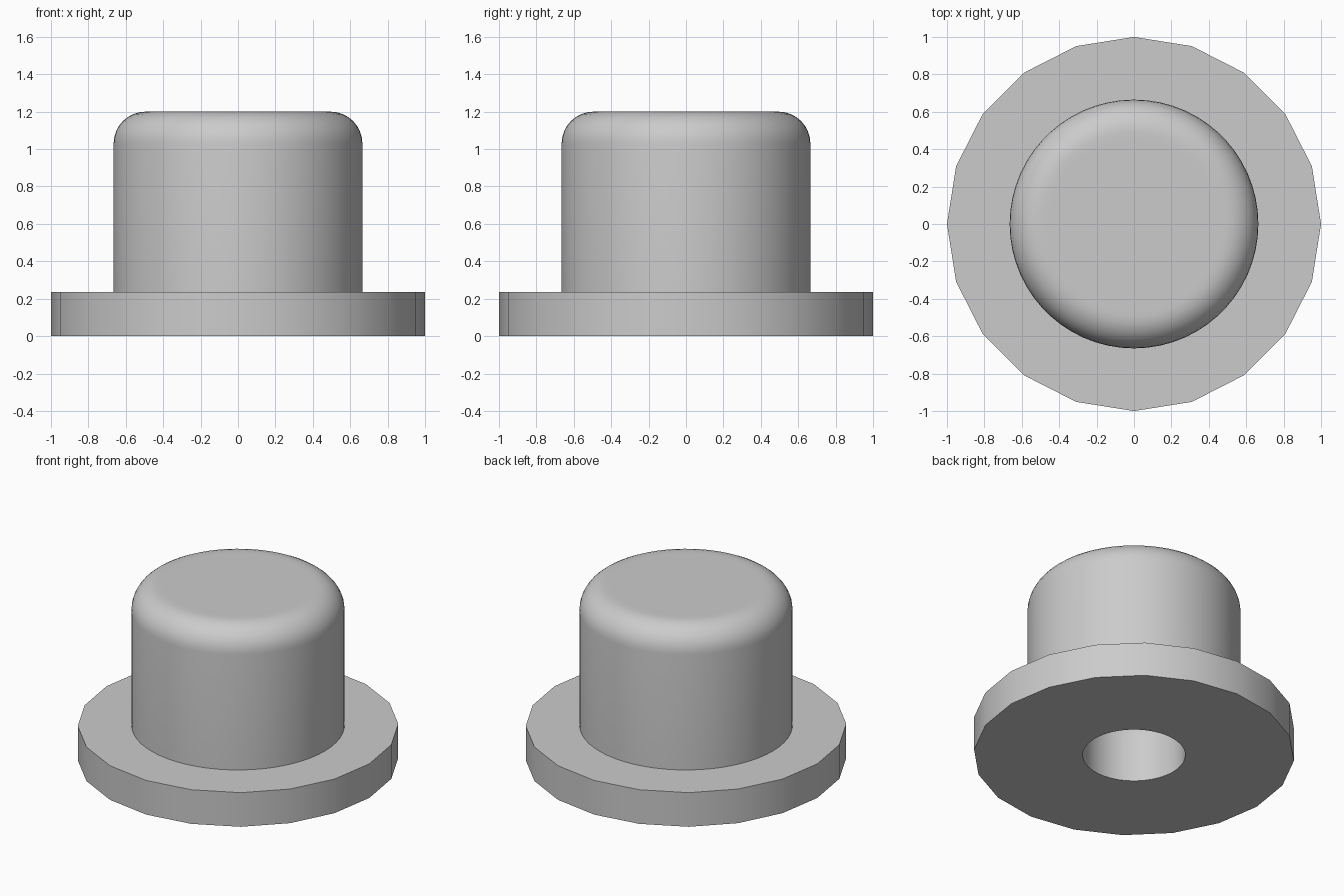
import bpy
import bmesh
from math import cos, sin, pi, radians

cube = bpy.data.objects.get("Cube")
if cube:
    bpy.data.objects.remove(cube, do_unlink=True)

FLANGE_SIDES, ROUND_SIDES = 20, 60
FLANGE_R, FLANGE_H = 1.0, 0.235
POST_R, POST_H, POST_FILLET = 0.665, 1.2, 0.17
BORE_R, BORE_H, BORE_FILLET = 0.32, 0.5, 0.18

bm = bmesh.new()


def ring(radius, z, sides):
    """Closed loop of edges; returns its vertices and edges."""
    verts = [bm.verts.new((radius * cos(2 * pi * i / sides),
                           radius * sin(2 * pi * i / sides), z))
             for i in range(sides)]
    edges = [bm.edges.new((verts[i], verts[(i + 1) % sides])) for i in range(sides)]
    return verts, edges


def wall(a, b):
    """Quads between two rings with the same number of sides."""
    n = len(a[0])
    for i in range(n):
        j = (i + 1) % n
        bm.faces.new((a[0][i], a[0][j], b[0][j], b[0][i]))


def rounded_column(radius, bottom, top, fillet, steps=8):
    """Cylinder with a filleted, closed upper end; returns its bottom ring."""
    profile = [(radius, bottom)]
    for k in range(steps + 1):
        t = pi / 2 * k / steps
        profile.append((radius - fillet + fillet * cos(t),
                        top - fillet + fillet * sin(t)))
    profile.append(((radius - fillet) * 0.93, top))
    rings = [ring(r, z, ROUND_SIDES) for r, z in profile]
    for a, b in zip(rings, rings[1:]):
        wall(a, b)
    bm.faces.new(rings[-1][0])
    return rings[0]


# Post and blind bore
post_base = rounded_column(POST_R, FLANGE_H, POST_H, POST_FILLET)
bore_mouth = rounded_column(BORE_R, 0, BORE_H, BORE_FILLET)

# Flange rim, then the flat faces joining it to the post and the bore
rim_low = ring(FLANGE_R, 0, FLANGE_SIDES)
rim_high = ring(FLANGE_R, FLANGE_H, FLANGE_SIDES)
wall(rim_low, rim_high)
for outer, inner in ((rim_low, bore_mouth), (rim_high, post_base)):
    bmesh.ops.triangle_fill(bm, use_beauty=True, use_dissolve=False,
                            edges=outer[1] + inner[1], normal=(0, 0, 1))
bmesh.ops.recalc_face_normals(bm, faces=bm.faces[:])

mesh = bpy.data.meshes.new("flanged_plug")
bm.to_mesh(mesh)
bm.free()
plug = bpy.data.objects.new("flanged_plug", mesh)
bpy.context.collection.objects.link(plug)

# Plain grey material
grey = bpy.data.materials.new("light_grey")
grey.use_nodes = True
colour = (0.6, 0.6, 0.6, 1)
grey.diffuse_color = colour
for node in grey.node_tree.nodes:
    if node.type == 'BSDF_PRINCIPLED':
        node.inputs["Base Color"].default_value = colour
mesh.materials.append(grey)

# Smooth rounds, crisp corners
for ob in bpy.context.selected_objects:
    ob.select_set(False)
plug.select_set(True)
bpy.context.view_layer.objects.active = plug
bpy.ops.object.shade_smooth_by_angle(angle=radians(30))
